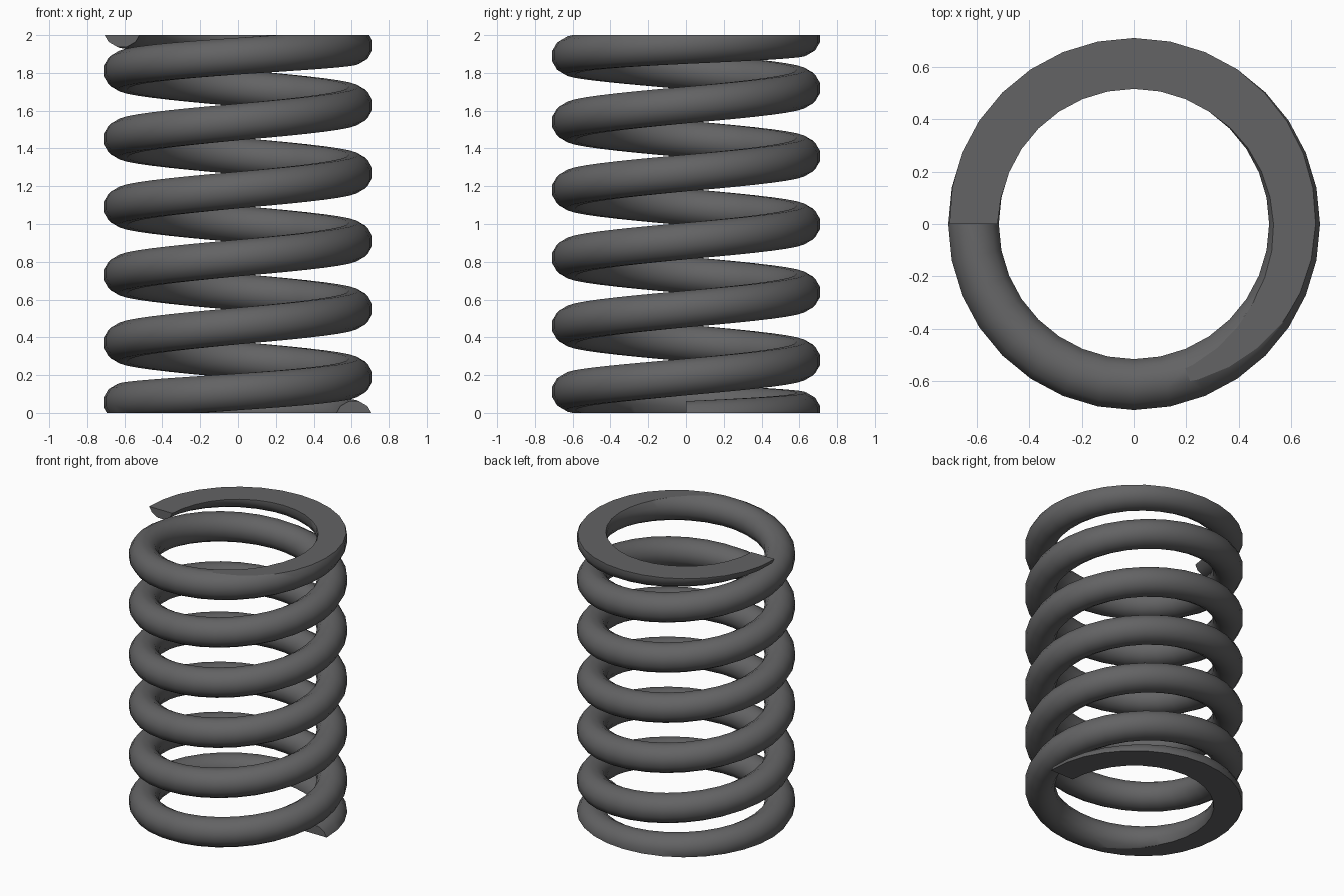
import bpy, bmesh, math

if "Cube" in bpy.data.objects:
    bpy.data.objects.remove(bpy.data.objects["Cube"])

R, WIRE = 0.6125, 0.1005       # coil radius, wire radius
SIDES, SEG, TURNS = 12, 32, 6.5
HALVES = TURNS * 2             # length in half turns


def height(t):
    """Centre height after t half turns; the pitch closes up at both ends."""
    if t > HALVES / 2:
        return 2 - height(HALVES - t)
    if t < 1:
        return -0.035 + 0.09 * t
    if t < 2:
        s = t - 1
        return 0.055 + 0.09 * s + 0.045 * s * s
    return 0.19 + 0.18 * (t - 2)


# Wire swept along the helix
bm = bmesh.new()
n = int(TURNS * SEG)
rings = []
for i in range(n + 1):
    t = HALVES * i / n
    a = math.pi * t
    z = height(t)
    ring = []
    for j in range(SIDES):
        b = 2 * math.pi * (j + 0.5) / SIDES
        r = R + WIRE * math.cos(b)
        ring.append(bm.verts.new((r * math.cos(a), r * math.sin(a), z + WIRE * math.sin(b))))
    rings.append(ring)
for p, q in zip(rings, rings[1:]):
    for j in range(SIDES):
        k = (j + 1) % SIDES
        bm.faces.new((p[j], q[j], q[k], p[k])).smooth = True
for ring in (rings[0], rings[-1]):
    bm.faces.new(ring).smooth = False

# Ground flat ends: trim at z = 0 and z = 2 and close the cuts
for z, up in ((0, -1), (2, 1)):
    res = bmesh.ops.bisect_plane(bm, geom=bm.verts[:] + bm.edges[:] + bm.faces[:], dist=1e-5,
                                 plane_co=(0, 0, z), plane_no=(0, 0, up), clear_outer=True)
    edges = [e for e in res["geom_cut"] if isinstance(e, bmesh.types.BMEdge) and e.is_boundary]
    fill = bmesh.ops.triangle_fill(bm, use_beauty=True, edges=edges, normal=(0, 0, up))
    for f in fill["geom"]:
        if isinstance(f, bmesh.types.BMFace):
            f.smooth = False
            for e in f.edges:
                e.smooth = False
bmesh.ops.recalc_face_normals(bm, faces=bm.faces[:])
for e in bm.edges:
    if any(not f.smooth for f in e.link_faces):
        e.smooth = False

mesh = bpy.data.meshes.new("coil_spring")
bm.to_mesh(mesh)
bm.free()
steel = bpy.data.materials.new("dark grey steel")
steel.diffuse_color = (0.125, 0.125, 0.128, 1)
steel.use_nodes = True
steel.node_tree.nodes["Principled BSDF"].inputs["Base Color"].default_value = steel.diffuse_color
mesh.materials.append(steel)
spring = bpy.data.objects.new("coil_spring", mesh)
bpy.context.collection.objects.link(spring)
